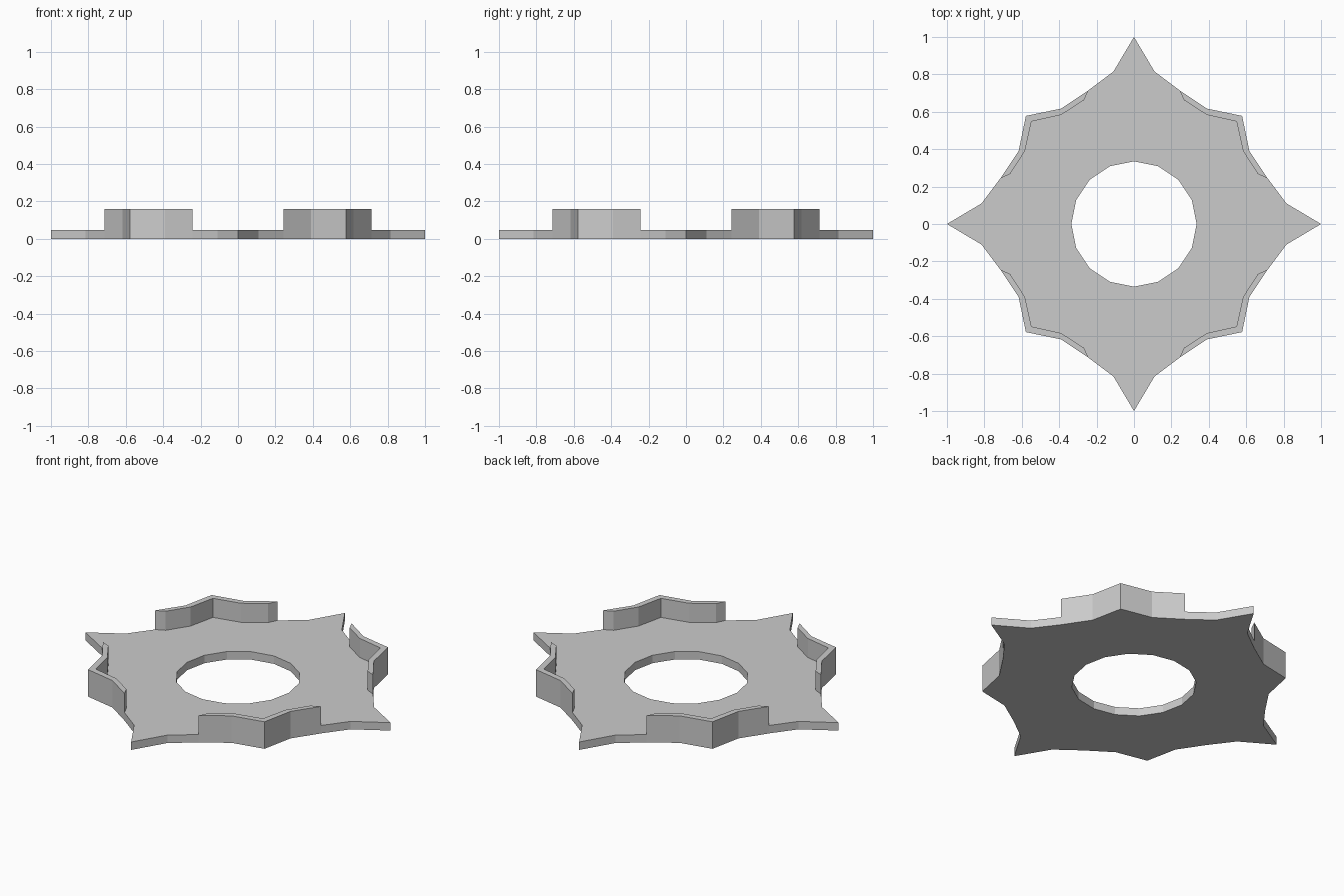
import bpy, bmesh
from math import cos, sin, pi

if "Cube" in bpy.data.objects:
    bpy.data.objects.remove(bpy.data.objects["Cube"])

PLATE_TOP, WALL_TOP = 0.047, 0.16

# half of one quadrant's star edge, from point tip to corner
HALF = [(1, 0), (0.815, 0.11), (0.715, 0.243), (0.617, 0.39), (0.578, 0.578)]
# half of the rim's inner edge
INNER = [(0.662, 0.268), (0.583, 0.39), (0.548, 0.548)]


def mirror_diagonal(pts):
    """Mirror a half profile across x = y; its last point lies on the diagonal."""
    return pts + [(y, x) for x, y in reversed(pts[:-1])]


def turn(pts, k):
    """Rotate points by k quarter turns."""
    for _ in range(k):
        pts = [(-y, x) for x, y in pts]
    return pts


def prism(name, loops, z0, z1):
    """Fill closed loops (first outer, others holes) and extrude upwards."""
    bm = bmesh.new()
    edges = []
    for loop in loops:
        vs = [bm.verts.new((x, y, z0)) for x, y in loop]
        edges += [bm.edges.new((vs[i - 1], vs[i])) for i in range(len(vs))]
    bmesh.ops.triangle_fill(bm, use_beauty=True, edges=edges, normal=(0, 0, 1))
    ext = bmesh.ops.extrude_face_region(bm, geom=bm.faces[:], use_keep_orig=True)
    for v in ext["geom"]:
        if isinstance(v, bmesh.types.BMVert):
            v.co.z = z1
    bmesh.ops.recalc_face_normals(bm, faces=bm.faces[:])
    bmesh.ops.dissolve_limit(bm, angle_limit=0.01, verts=bm.verts[:], edges=bm.edges[:])
    me = bpy.data.meshes.new(name)
    bm.to_mesh(me)
    bm.free()
    ob = bpy.data.objects.new(name, me)
    bpy.context.collection.objects.link(ob)
    return ob


# star plate with a 16-sided hole
quarter = mirror_diagonal(HALF)
outline = [p for k in range(4) for p in turn(quarter[:-1], k)]
hole = [(0.335 * cos(i * pi / 8), 0.335 * sin(i * pi / 8)) for i in range(16)]
prism("star_plate", [outline, hole], 0, PLATE_TOP)

# raised rims around the four diagonal corners
rim = mirror_diagonal(HALF[2:]) + mirror_diagonal(INNER)[::-1]
for k in range(4):
    prism(f"corner_rim_{k + 1}", [turn(rim, k)], PLATE_TOP, WALL_TOP)
